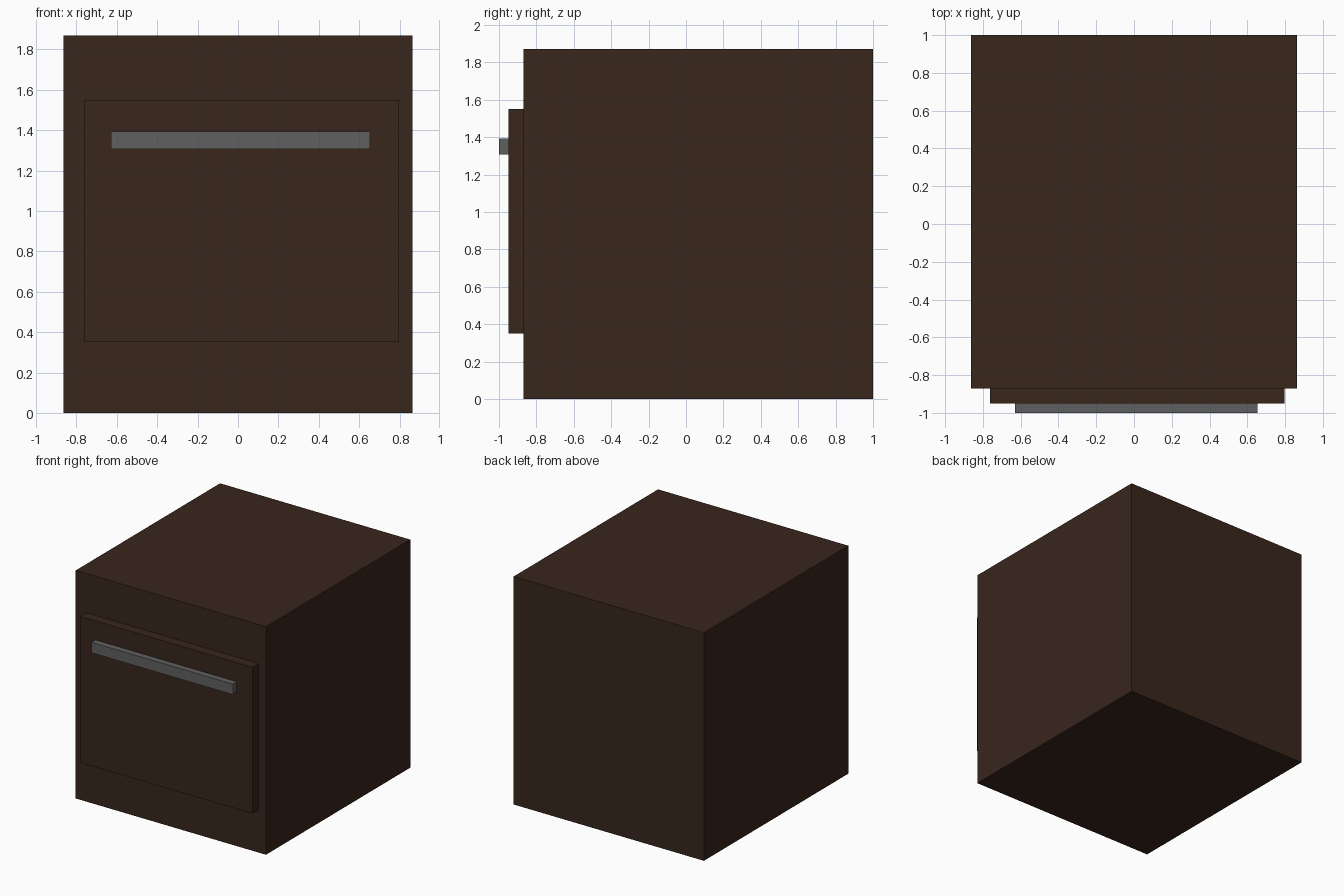
import bpy

if "Cube" in bpy.data.objects:
    bpy.data.objects.remove(bpy.data.objects["Cube"])


def material(name, rgb):
    mat = bpy.data.materials.new(name)
    mat.diffuse_color = (*rgb, 1.0)
    mat.use_nodes = True
    mat.node_tree.nodes["Principled BSDF"].inputs["Base Color"].default_value = mat.diffuse_color
    return mat


def box(name, lo, hi, mat):
    """Box spanning the two corner points."""
    centre = [(a + b) / 2 for a, b in zip(lo, hi)]
    bpy.ops.mesh.primitive_cube_add(size=1, location=centre)
    obj = bpy.context.object
    obj.name = name
    obj.scale = [b - a for a, b in zip(lo, hi)]
    bpy.ops.object.transform_apply(location=False, rotation=False, scale=True)
    obj.data.materials.append(mat)
    return obj


brown = material("dark_brown", (0.04, 0.019, 0.012))
steel = material("steel_grey", (0.115, 0.118, 0.115))

# Main cabinet
box("cabinet", (-0.863, -0.87, 0), (0.863, 1.0, 1.87), brown)
# Door panel, slightly off-centre on the front
box("door", (-0.763, -0.95, 0.35), (0.797, -0.87, 1.55), brown)
# Handle bar across the upper door
box("handle", (-0.63, -1.0, 1.307), (0.653, -0.95, 1.393), steel)
